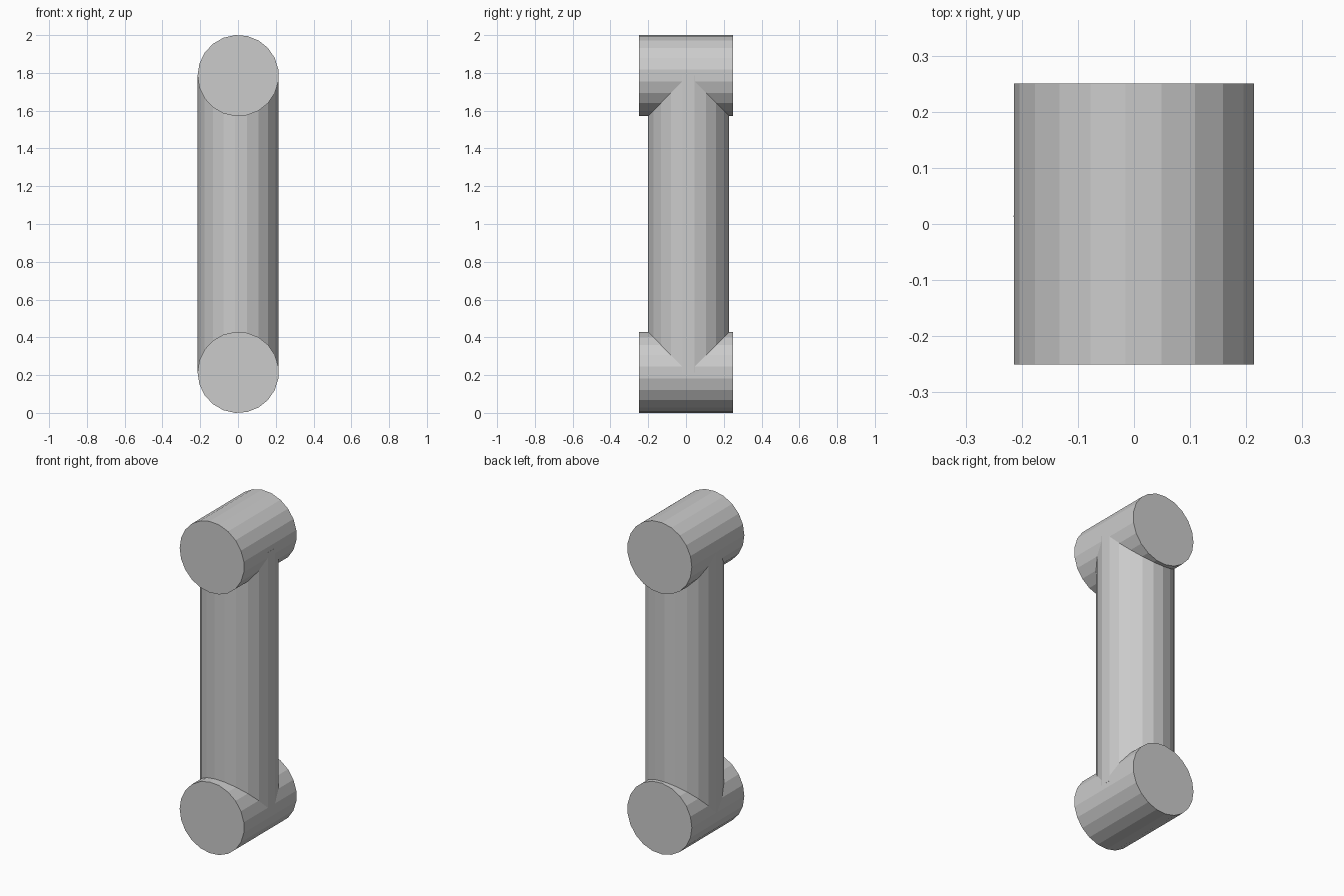
import bpy
import math
from mathutils import Matrix

if "Cube" in bpy.data.objects:
    bpy.data.objects.remove(bpy.data.objects["Cube"])

SIDES = 21


def cylinder(name, radius, depth, location, along_y=False):
    """Flat-faced cylinder with one vertex edge pointing to -x."""
    bpy.ops.mesh.primitive_cylinder_add(
        vertices=SIDES, radius=radius, depth=depth, location=location)
    obj = bpy.context.object
    obj.name = name
    # Aim one corner exactly at -x, whatever the primitive's start angle
    corner = obj.data.vertices[0].co
    turn = math.pi - math.atan2(corner.y, corner.x)
    m = Matrix.Rotation(turn, 4, 'Z')
    if along_y:
        m = Matrix.Rotation(math.pi / 2, 4, 'X') @ m
    obj.data.transform(m)
    return obj


R = 0.215
half_height = R * math.cos(math.pi / SIDES / 2)

# Horizontal end rollers, front to back
for name, z in (("lower_roller", half_height), ("upper_roller", 2 - half_height)):
    cylinder(name, R, 0.5, (0.001, 0, z), along_y=True)

# Upright shaft joining them, slightly towards the back
cylinder("upright_shaft", 0.2155, 2 - 2 * half_height, (0.001, 0.0135, 1))
